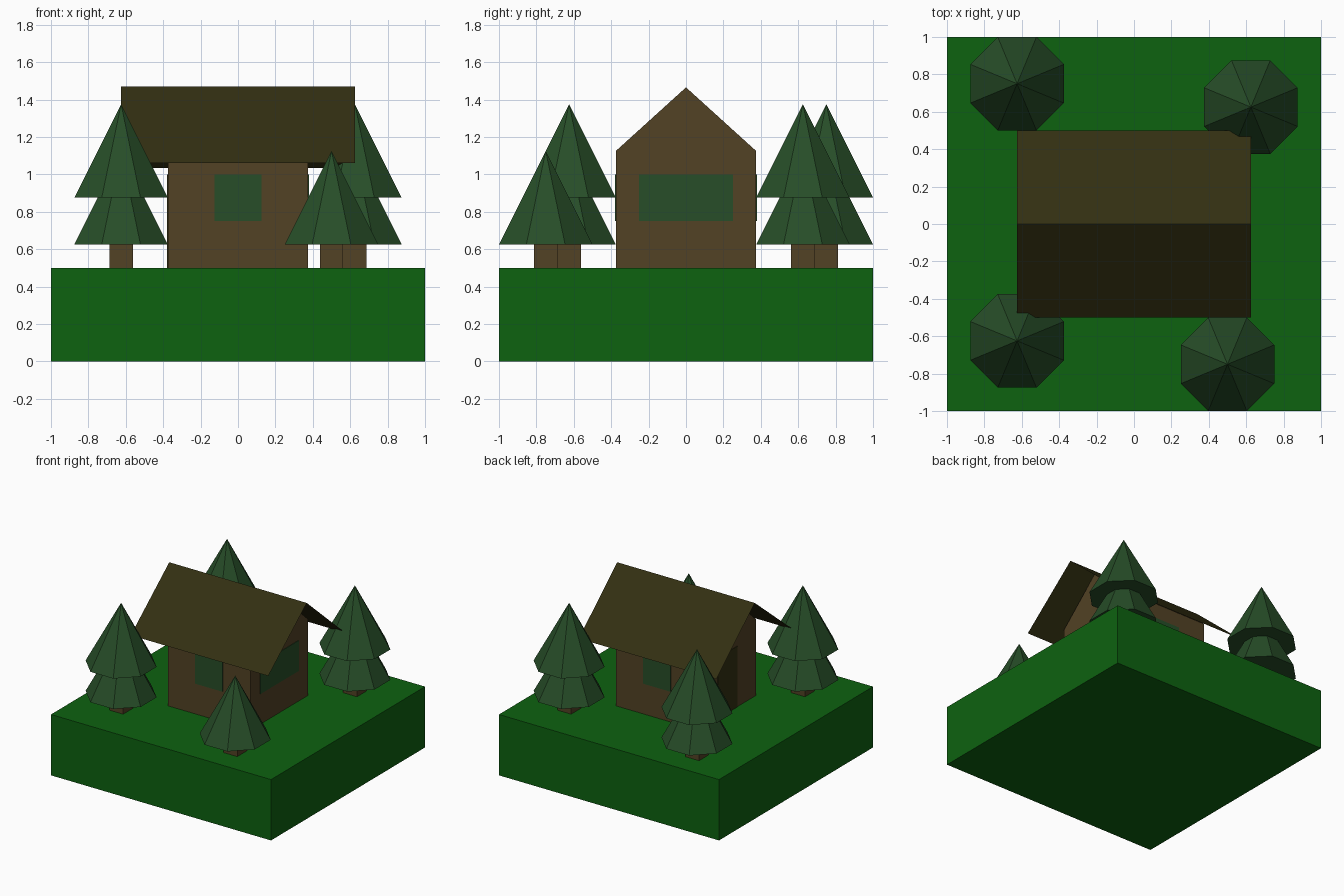
import bpy, bmesh, math
from mathutils import Matrix

if "Cube" in bpy.data.objects:
    bpy.data.objects.remove(bpy.data.objects["Cube"])


def material(name, rgb):
    m = bpy.data.materials.new(name)
    m.diffuse_color = (*rgb, 1)
    m.use_nodes = True
    m.node_tree.nodes["Principled BSDF"].inputs["Base Color"].default_value = m.diffuse_color
    return m


GRASS = material("grass_green", (0.004, 0.122, 0.005))
LEAF = material("pine_green", (0.020, 0.075, 0.021))
WOOD = material("wood_brown", (0.085, 0.054, 0.018))
ROOF = material("dark_roof_brown", (0.033, 0.029, 0.006))


def finish(name, bm, mat):
    mesh = bpy.data.meshes.new(name)
    bm.to_mesh(mesh)
    bm.free()
    mesh.materials.append(mat)
    ob = bpy.data.objects.new(name, mesh)
    bpy.context.collection.objects.link(ob)
    return ob


def box(name, lo, hi, mat):
    size = [b - a for a, b in zip(lo, hi)]
    mid = [(a + b) / 2 for a, b in zip(lo, hi)]
    bm = bmesh.new()
    bmesh.ops.create_cube(bm, size=1, matrix=Matrix.Translation(mid) @ Matrix.Diagonal((*size, 1)))
    return finish(name, bm, mat)


def foliage(name, x, y, z):
    # eight-sided cone with flats facing the axes
    bm = bmesh.new()
    bmesh.ops.create_cone(bm, cap_ends=True, segments=8, radius1=0.25 / math.cos(math.pi / 8),
                          radius2=0, depth=0.5,
                          matrix=Matrix.Translation((x, y, z + 0.25)) @ Matrix.Rotation(math.pi / 8, 4, 'Z'))
    bmesh.ops.remove_doubles(bm, verts=bm.verts, dist=1e-4)
    return finish(name, bm, LEAF)


def extrude_x(name, profile, half, mat, closed):
    # sweep a (y, z) profile along x; open profiles give a thin sheet
    bm = bmesh.new()
    a = [bm.verts.new((-half, y, z)) for y, z in profile]
    b = [bm.verts.new((half, y, z)) for y, z in profile]
    n = len(profile)
    for i in range(n if closed else n - 1):
        j = (i + 1) % n
        bm.faces.new((a[i], a[j], b[j], b[i]))
    if closed:
        bm.faces.new(a)
        bm.faces.new(b[::-1])
    bmesh.ops.recalc_face_normals(bm, faces=bm.faces)
    return finish(name, bm, mat)


# Ground block
box("ground", (-1, -1, 0), (1, 1, 0.5), GRASS)

# House body with gables, and thin overhanging roof
W = 0.375
extrude_x("house_walls", [(-W, 0.5), (W, 0.5), (W, 1.125), (0, 1.465), (-W, 1.125)], W, WOOD, True)
extrude_x("roof", [(-0.5, 1.06), (0, 1.469), (0.5, 1.033)], 0.625, ROOF, False)

# Windows and door as thin plates
T = 0.004
for side, s in (("front", -1), ("back", 1)):
    y0, y1 = sorted((s * (W - T), s * (W + T)))
    box(side + "_window", (-0.125, y0, 0.75), (0.125, y1, 1.0), LEAF)
box("right_window", (W - T, -0.25, 0.75), (W + T, 0.25, 1.0), LEAF)
box("door", (-W - T, -0.125, 0.5), (-W + T, 0.125, 1.0), ROOF)

# Pine trees: position and number of foliage tiers
trees = [(-0.625, 0.75, 2), (0.625, 0.625, 2), (-0.625, -0.625, 2), (0.5, -0.75, 1)]
for i, (x, y, tiers) in enumerate(trees, 1):
    r = 0.0625
    box(f"tree_{i}_trunk", (x - r, y - r, 0.5), (x + r, y + r, 0.627), WOOD)
    for t in range(tiers):
        foliage(f"tree_{i}_foliage_{t + 1}", x, y, 0.625 + 0.25 * t)
